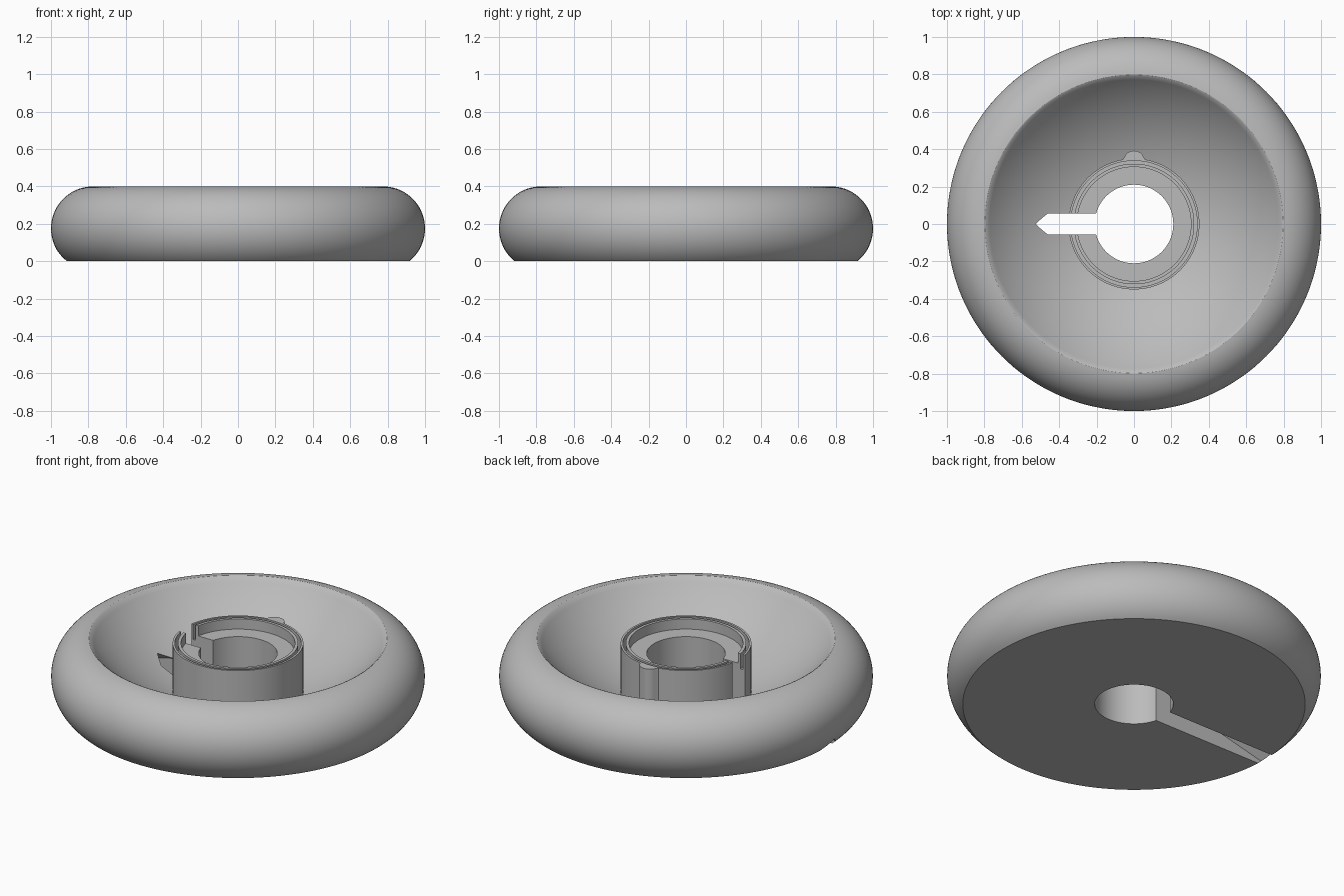
import bpy, bmesh
from math import sin, cos, asin, pi, sqrt, radians

if "Cube" in bpy.data.objects:
    bpy.data.objects.remove(bpy.data.objects["Cube"])

grey = bpy.data.materials.new("plain grey")
grey.use_nodes = True
colour = (0.5, 0.5, 0.5, 1)
grey.diffuse_color = colour
grey.node_tree.nodes["Principled BSDF"].inputs["Base Color"].default_value = colour


def make_object(name, bm):
    bmesh.ops.recalc_face_normals(bm, faces=bm.faces[:])
    mesh = bpy.data.meshes.new(name)
    bm.to_mesh(mesh)
    bm.free()
    obj = bpy.data.objects.new(name, mesh)
    bpy.context.collection.objects.link(obj)
    mesh.materials.append(grey)
    return obj


def select(obj):
    bpy.ops.object.select_all(action='DESELECT')
    obj.select_set(True)
    bpy.context.view_layer.objects.active = obj


def lathe(name, profile, steps):
    """Turn a closed (radius, height) profile around the z axis."""
    bm = bmesh.new()
    rings = []
    for i in range(steps):
        a = 2 * pi * i / steps
        rings.append([bm.verts.new((r * cos(a), r * sin(a), z)) for r, z in profile])
    n = len(profile)
    for i in range(steps):
        a, b = rings[i], rings[(i + 1) % steps]
        for j in range(n):
            k = (j + 1) % n
            bm.faces.new((a[j], b[j], b[k], a[k]))
    return make_object(name, bm)


def loft(name, sections):
    """Skin a row of matching closed sections and cap both ends."""
    bm = bmesh.new()
    rings = [[bm.verts.new(p) for p in s] for s in sections]
    n = len(rings[0])
    for a, b in zip(rings, rings[1:]):
        for j in range(n):
            k = (j + 1) % n
            bm.faces.new((a[j], a[k], b[k], b[j]))
    bm.faces.new(rings[0])
    bm.faces.new(rings[-1])
    return make_object(name, bm)


# Rounded outer wall, from the flat base up over the rim
tube, tube_r, tube_z = 0.225, 0.775, 0.175
start, end = -asin(tube_z / tube), radians(84)
outer = [(tube_r + tube * cos(a), tube_z + tube * sin(a))
         for a in (start + (end - start) * i / 32 for i in range(33))]

# Spherical bowl, from the rim down to the hub
centre_z = 1.05
ball = sqrt((centre_z - 0.395) ** 2 + 0.79 ** 2)
bowl = [(r, centre_z - sqrt(ball * ball - r * r))
        for r in (0.79 - 0.44 * i / 24 for i in range(25))]

# Hub with a thin groove in its lip, an inner ledge and a through bore
top, ledge, groove, bore = 0.37, 0.31, 0.28, 0.21
hub = [(0.35, top), (0.338, top), (0.338, groove), (0.322, groove), (0.322, top),
       (0.305, top), (0.305, ledge), (bore, ledge), (bore, 0)]
dish = lathe("dish_and_hub", outer + bowl + hub, 144)

# Cable slot: full height through the hub, then a sloping channel with a peaked roof
half = 0.057


def slot_section(x, wall):
    return [(x, -half, -0.1), (x, half, -0.1), (x, half, wall),
            (x, 0, wall + 0.05), (x, -half, wall)]


slot = loft("slot_cutter", [slot_section(-0.1, 0.6), slot_section(-0.4, 0.6),
                            slot_section(-0.401, 0.149), slot_section(-1.1, -0.019)])
slot.hide_render = True
cut = dish.modifiers.new("slot", 'BOOLEAN')
cut.operation = 'DIFFERENCE'
cut.solver = 'EXACT'
cut.object = slot
select(dish)
bpy.ops.object.modifier_apply(modifier=cut.name)
bpy.data.objects.remove(slot)

# Locating lug on the back of the hub
side = [(0.062, 0.343), (0.052, 0.355), (0.045, 0.37), (0.032, 0.383), (0.016, 0.39)]
outline = side + [(0, 0.392)] + [(-x, y) for x, y in reversed(side)]
lug = loft("locating_lug", [[(x, y, z) for x, y in outline] for z in (0.05, top)])

for obj in (dish, lug):
    select(obj)
    bpy.ops.object.shade_smooth_by_angle(angle=radians(30))
